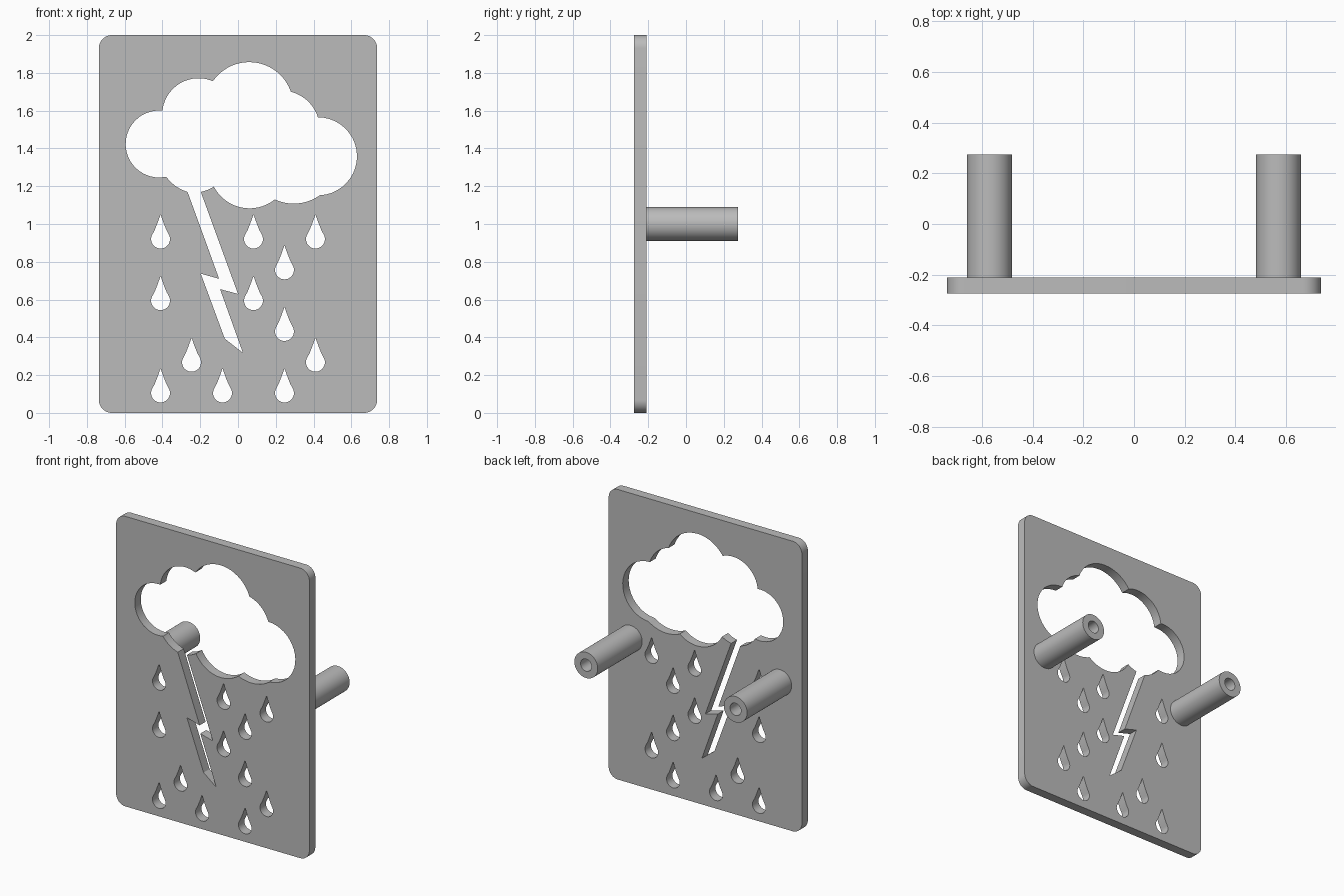
import bpy, bmesh
from math import sin, cos, atan2, pi, tau, radians
from mathutils import Vector

cube = bpy.data.objects.get("Cube")
if cube:
    bpy.data.objects.remove(cube, do_unlink=True)

grey = bpy.data.materials.new("plain grey")
grey.use_nodes = True
COLOUR = (0.5, 0.5, 0.5, 1)
grey.diffuse_color = COLOUR
grey.node_tree.nodes["Principled BSDF"].inputs["Base Color"].default_value = COLOUR

BACK, FRONT, END = -0.21, -0.275, 0.275


def arc(a, m, b, steps=20):
    """Points from a up to (not including) b on the circle through a, m and b."""
    a, m, b = Vector(a), Vector(m), Vector(b)
    u, v = m - a, b - a
    d = 2 * u.cross(v)
    c = a + Vector((v.y * u.length_squared - u.y * v.length_squared,
                    u.x * v.length_squared - v.x * u.length_squared)) / d
    r = (a - c).length
    start = atan2(a.y - c.y, a.x - c.x)
    sweep = (atan2(b.y - c.y, b.x - c.x) - start) % tau
    if d < 0:
        sweep -= tau
    return [(c.x + r * cos(start + sweep * i / steps),
             c.y + r * sin(start + sweep * i / steps)) for i in range(steps)]


def rounded_rectangle(half_w, height, r, steps=10):
    pts = []
    corners = [(half_w - r, height - r), (r - half_w, height - r),
               (r - half_w, r), (half_w - r, r)]
    for k, (x, z) in enumerate(corners):
        for i in range(steps + 1):
            t = (k + i / steps) * pi / 2
            pts.append((x + r * cos(t), z + r * sin(t)))
    return pts


def raindrop(x, z, r=0.05):
    """Round bottom with slightly hollow sides rising to a tip."""
    bowl = [radians(150 + 240 * i / 24) for i in range(25)]
    pts = [(x + r * cos(t), z + r * sin(t)) for t in bowl]
    side = [(0.031, 0.048), (0.018, 0.08)]
    pts += [(x + w, z + h) for w, h in side]
    pts.append((x, z + 0.13))
    return pts + [(x - w, z + h) for w, h in reversed(side)]


def cloud_and_bolt():
    # Alternating joints and arc midpoints, clockwise from left of the bolt
    path = [(-.267, 1.17), (-.333, 1.203), (-.38, 1.25), (-.595, 1.42), (-.40, 1.60),
            (-.345, 1.715), (-.133, 1.756), (.06, 1.857), (.28, 1.70),
            (.37, 1.65), (.423, 1.565), (.63, 1.36), (.433, 1.152),
            (.295, 1.108), (.195, 1.13), (.06, 1.083), (-.128, 1.198),
            (-.16, 1.181), (-.197, 1.17)]
    pts = []
    for i in range(0, len(path) - 1, 2):
        pts += arc(*path[i:i + 3])
    # Lightning bolt hanging from the cloud
    return pts + [path[-1], (0, .63), (-.095, .655), (.026, .318),
                  (-.07, .393), (-.197, .737), (-.10, .71)]


def finish(obj):
    bm = bmesh.new()
    bm.from_mesh(obj.data)
    bmesh.ops.remove_doubles(bm, verts=bm.verts, dist=1e-4)
    bmesh.ops.recalc_face_normals(bm, faces=bm.faces)
    bm.to_mesh(obj.data)
    bm.free()
    obj.data.materials.clear()
    obj.data.materials.append(grey)
    bpy.ops.object.select_all(action='DESELECT')
    obj.select_set(True)
    bpy.context.view_layer.objects.active = obj
    bpy.ops.object.shade_smooth_by_angle(angle=radians(30))


# Flat panel with the cloud, bolt and raindrops cut through it
drops = [(0, 5), (3, 5), (5, 5), (4, 4), (0, 3), (3, 3), (4, 2),
         (1, 1), (5, 1), (0, 0), (2, 0), (4, 0)]
outlines = [rounded_rectangle(0.737, 2, 0.07), cloud_and_bolt()]
outlines += [raindrop(-.41 + .164 * c, .105 + .163 * r) for c, r in drops]

curve = bpy.data.curves.new("panel", 'CURVE')
curve.dimensions = '2D'
curve.fill_mode = 'BOTH'
curve.extrude = (BACK - FRONT) / 2
for pts in outlines:
    spline = curve.splines.new('POLY')
    spline.points.add(len(pts) - 1)
    for p, (x, z) in zip(spline.points, pts):
        p.co = (x, z, 0, 1)
    spline.use_cyclic_u = True
panel = bpy.data.objects.new("panel", curve)
bpy.context.collection.objects.link(panel)
panel.location.y = (BACK + FRONT) / 2
panel.rotation_euler.x = pi / 2
bpy.ops.object.select_all(action='DESELECT')
panel.select_set(True)
bpy.context.view_layer.objects.active = panel
bpy.ops.object.convert(target='MESH')
finish(bpy.context.view_layer.objects.active)

# Hollow round posts on the back
profile = [(0.089, BACK - 0.01), (0.089, END), (0.042, END), (0.042, -0.1), (0, -0.1)]
for name, x in (("left_post", 0.57), ("right_post", -0.57)):
    bm = bmesh.new()
    verts = [bm.verts.new((r, y, 0)) for r, y in profile]
    edges = [bm.edges.new(pair) for pair in zip(verts, verts[1:])]
    bmesh.ops.spin(bm, geom=verts + edges, cent=(0, 0, 0), axis=(0, 1, 0),
                   angle=tau, steps=48)
    mesh = bpy.data.meshes.new(name)
    bm.to_mesh(mesh)
    bm.free()
    post = bpy.data.objects.new(name, mesh)
    bpy.context.collection.objects.link(post)
    post.location = (x, 0, 1)
    finish(post)
